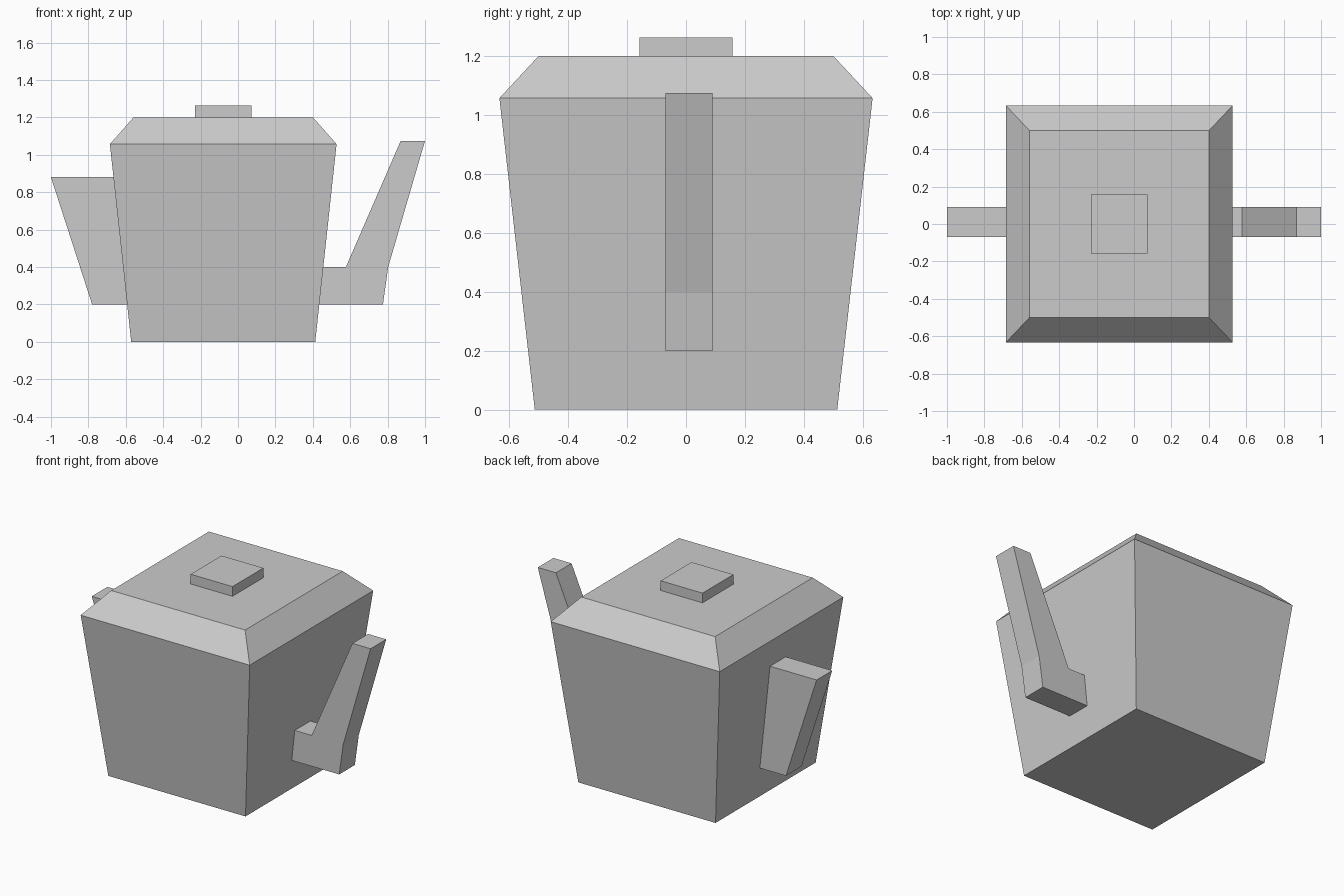
import bpy

cube = bpy.data.objects.get("Cube")
if cube:
    bpy.data.objects.remove(cube, do_unlink=True)

# One plain grey for everything
grey = bpy.data.materials.new("light grey")
grey.use_nodes = True
colour = (0.6, 0.6, 0.6, 1)
grey.diffuse_color = colour
grey.node_tree.nodes["Principled BSDF"].inputs["Base Color"].default_value = colour

CENTRE_X = -0.079


def loft(name, rings):
    """Close a solid through rings of points, listed from first cap to last."""
    n = len(rings[0])
    verts = [p for ring in rings for p in ring]
    faces = [list(reversed(range(n))), list(range(len(verts) - n, len(verts)))]
    for k in range(len(rings) - 1):
        for i in range(n):
            a, b = k * n + i, k * n + (i + 1) % n
            faces.append([a, b, b + n, a + n])
    mesh = bpy.data.meshes.new(name)
    mesh.from_pydata(verts, [], faces)
    mesh.materials.append(grey)
    obj = bpy.data.objects.new(name, mesh)
    bpy.context.collection.objects.link(obj)
    return obj


def tapered_box(name, levels):
    """Stack rectangles given as (half width, half depth, height)."""
    corners = ((-1, -1), (1, -1), (1, 1), (-1, 1))
    loft(name, [[(CENTRE_X + sx * w, sy * d, z) for sx, sy in corners]
                for w, d, z in levels])


def slab(name, profile):
    """Extrude a counter-clockwise x-z profile from back to front."""
    loft(name, [[(x, y, z) for x, z in profile] for y in (0.09, -0.07)])


# Pot with sloping shoulders, and the square lid knob
tapered_box("pot_body", [(0.492, 0.513, 0), (0.606, 0.633, 1.057), (0.48, 0.5, 1.2)])
tapered_box("lid_knob", [(0.15, 0.158, 1.19), (0.15, 0.158, 1.263)])

# Solid handle on the right, bent spout on the left
slab("handle", [(-0.78, 0.2), (-0.56, 0.2), (-0.56, 0.88), (-1, 0.88)])
slab("spout", [(0.38, 0.2), (0.775, 0.2), (0.803, 0.4), (1, 1.075),
               (0.87, 1.075), (0.577, 0.4), (0.38, 0.4)])
